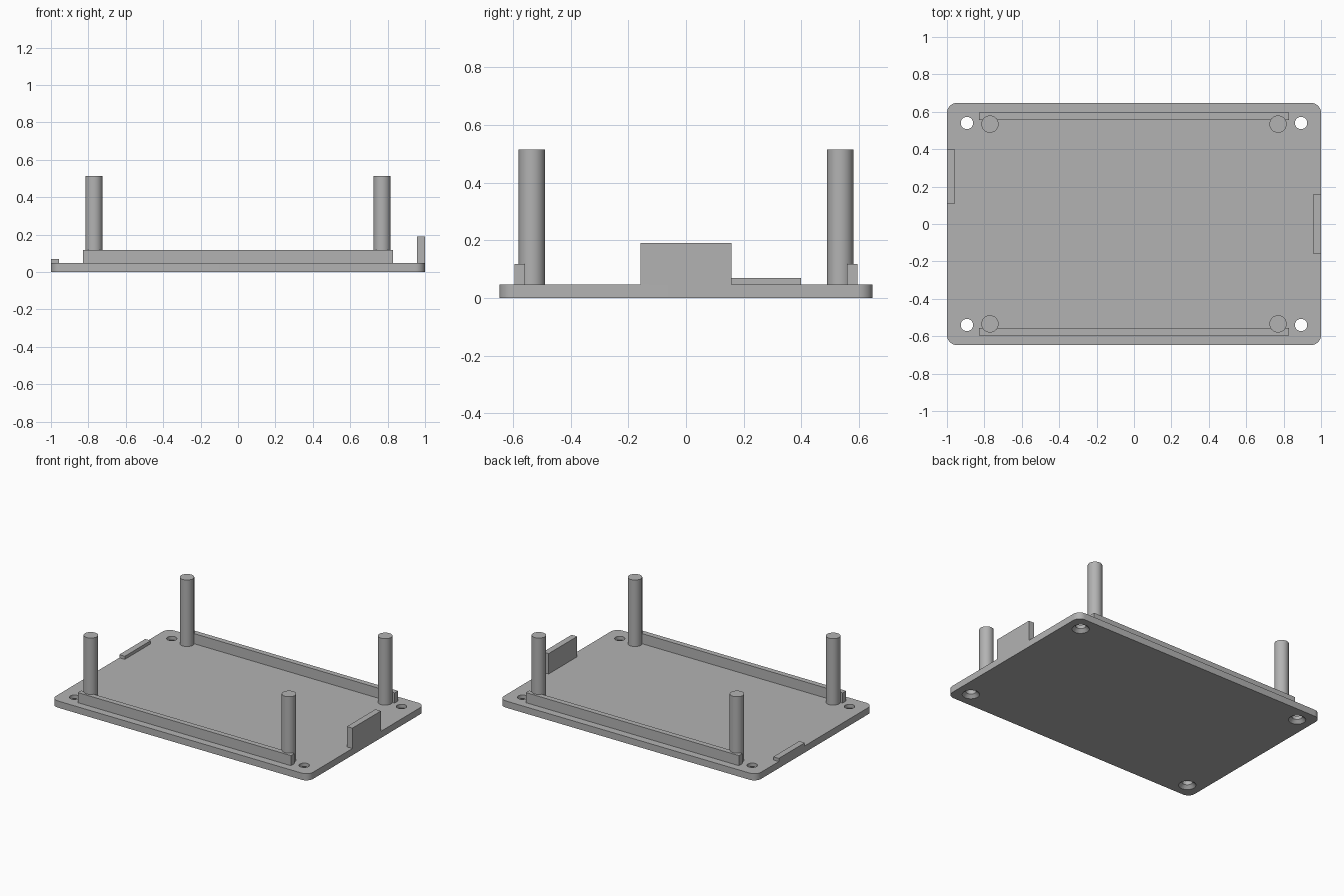
import bpy, bmesh, math
from mathutils import Matrix

cube = bpy.data.objects.get("Cube")
if cube:
    bpy.data.objects.remove(cube, do_unlink=True)

grey = bpy.data.materials.new("mid_grey")
grey.use_nodes = True
grey.diffuse_color = (0.45, 0.45, 0.45, 1)
grey.node_tree.nodes["Principled BSDF"].inputs["Base Color"].default_value = grey.diffuse_color

HALF_Y = 0.647
THICK = 0.047
SIDES = [(sx, sy) for sx in (-1, 1) for sy in (-1, 1)]


def make_object(name, bm):
    bmesh.ops.recalc_face_normals(bm, faces=bm.faces)
    mesh = bpy.data.meshes.new(name)
    bm.to_mesh(mesh)
    bm.free()
    mesh.materials.append(grey)
    obj = bpy.data.objects.new(name, mesh)
    bpy.context.collection.objects.link(obj)
    return obj


def select_only(obj):
    bpy.ops.object.select_all(action='DESELECT')
    obj.select_set(True)
    bpy.context.view_layer.objects.active = obj


def smooth(obj):
    select_only(obj)
    bpy.ops.object.shade_smooth_by_angle(angle=math.radians(30))


def box(name, x0, x1, y0, y1, z0, z1):
    bm = bmesh.new()
    bmesh.ops.create_cube(bm, size=1)
    bmesh.ops.scale(bm, vec=(x1 - x0, y1 - y0, z1 - z0), verts=bm.verts)
    bmesh.ops.translate(bm, vec=((x0 + x1) / 2, (y0 + y1) / 2, (z0 + z1) / 2), verts=bm.verts)
    return make_object(name, bm)


def lathe(name, x, y, profile):
    """Closed solid of revolution from (radius, height) pairs."""
    bm = bmesh.new()
    n = 48
    rings = []
    for r, z in profile:
        rings.append([bm.verts.new((x + r * math.cos(math.tau * i / n),
                                    y + r * math.sin(math.tau * i / n), z)) for i in range(n)])
    for a, b in zip(rings, rings[1:]):
        for i in range(n):
            j = (i + 1) % n
            bm.faces.new((a[i], a[j], b[j], b[i]))
    bm.faces.new(rings[0])
    bm.faces.new(rings[-1])
    return make_object(name, bm)


# Base plate with rounded vertical corners
plate = box("base_plate", -1, 1, -HALF_Y, HALF_Y, 0, THICK)
bm = bmesh.new()
bm.from_mesh(plate.data)
uprights = [e for e in bm.edges if abs(e.verts[0].co.z - e.verts[1].co.z) > THICK / 2]
bmesh.ops.bevel(bm, geom=uprights, offset=0.053, segments=12, profile=0.5, affect='EDGES')
bm.to_mesh(plate.data)
bm.free()

# Countersunk screw holes, wide on the underside
for sx, sy in SIDES:
    cutter = lathe("hole_cutter", sx * 0.893, sy * 0.54,
                   [(0.06, -0.005), (0.055, 0), (0.033, 0.022), (0.033, 0.1)])
    cutter.hide_render = True
    cut = plate.modifiers.new("screw_hole", 'BOOLEAN')
    cut.operation = 'DIFFERENCE'
    cut.solver = 'EXACT'
    cut.object = cutter
    select_only(plate)
    bpy.ops.object.modifier_apply(modifier=cut.name)
    bpy.data.objects.remove(cutter, do_unlink=True)
smooth(plate)

# Corner posts
for sx, sy in SIDES:
    name = ("back" if sy > 0 else "front") + ("_left" if sx > 0 else "_right") + "_post"
    smooth(lathe(name, sx * 0.77, sy * 0.534, [(0.046, THICK - 0.01), (0.046, 0.514)]))

# Long rails beside the posts
box("front_rail", -0.828, 0.828, -0.595, -0.557, THICK - 0.01, 0.118)
box("back_rail", -0.828, 0.828, 0.557, 0.595, THICK - 0.01, 0.118)

# End tabs, flush with the plate ends
box("left_tall_tab", 0.957, 1, -0.158, 0.158, THICK - 0.01, 0.19)
box("right_low_tab", -1, -0.957, 0.11, 0.398, THICK - 0.01, 0.069)
